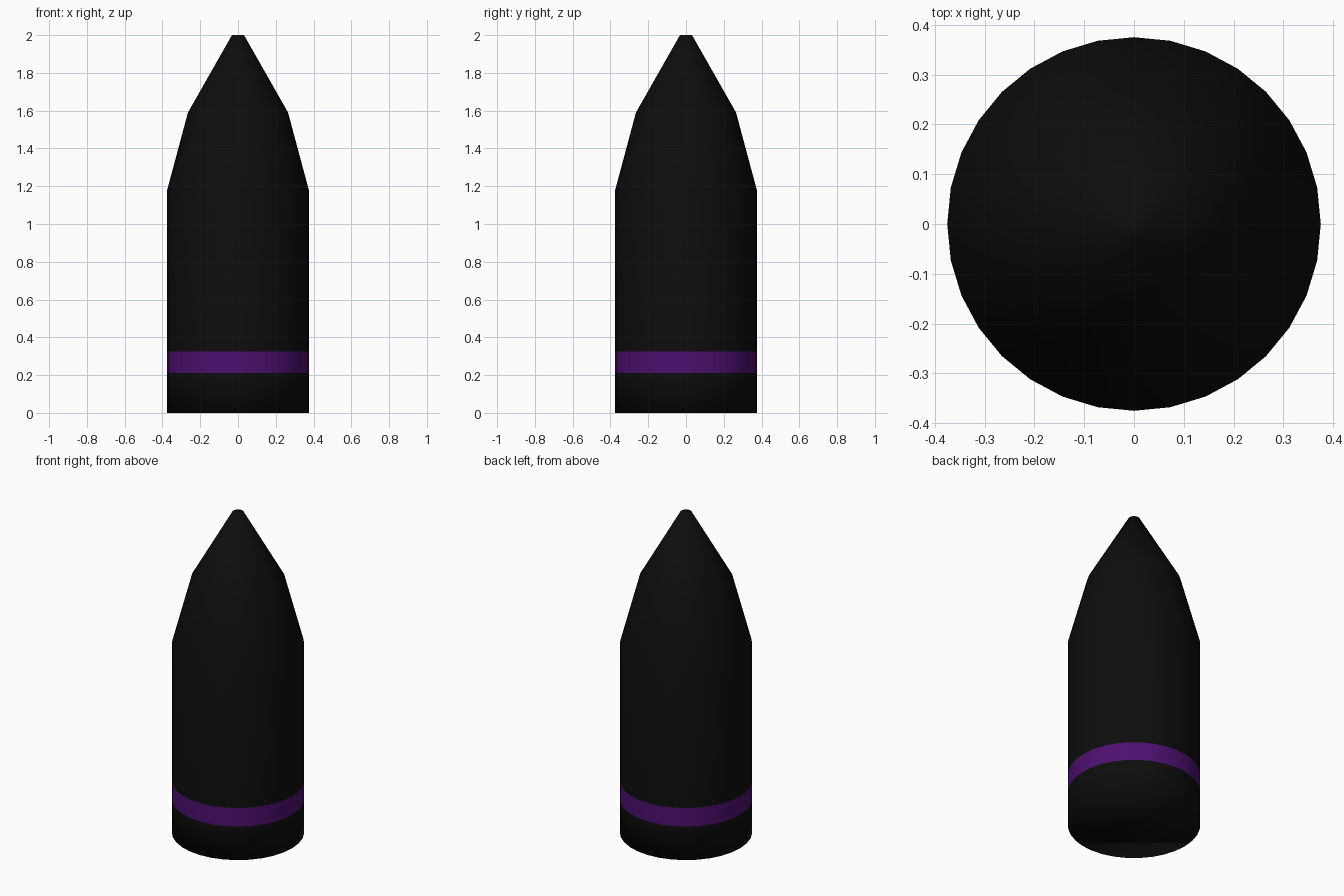
import bpy
import bmesh
from math import cos, sin, tau

if "Cube" in bpy.data.objects:
    bpy.data.objects.remove(bpy.data.objects["Cube"])

SIDES = 32
# (radius, height) from base to tip
PROFILE = [(0.375, 0.0), (0.375, 0.21), (0.375, 0.325),
           (0.375, 1.18), (0.265, 1.59), (0.032, 2.0)]
BAND_SEGMENT = 1


def material(name, color):
    mat = bpy.data.materials.new(name)
    mat.diffuse_color = (*color, 1.0)
    mat.use_nodes = True
    mat.node_tree.nodes["Principled BSDF"].inputs["Base Color"].default_value = mat.diffuse_color
    return mat


# Shell body: turned profile with a coloured driving band near the base
bm = bmesh.new()
rings = [[bm.verts.new((r * cos(tau * i / SIDES), r * sin(tau * i / SIDES), z))
          for i in range(SIDES)] for r, z in PROFILE]
for s, (low, high) in enumerate(zip(rings, rings[1:])):
    for i in range(SIDES):
        j = (i + 1) % SIDES
        face = bm.faces.new((low[i], low[j], high[j], high[i]))
        face.material_index = 1 if s == BAND_SEGMENT else 0

# Flat base and blunt tip
bm.faces.new(rings[0][::-1])
bm.faces.new(rings[-1])
for face in bm.faces:
    face.smooth = True

mesh = bpy.data.meshes.new("shell_body")
bm.to_mesh(mesh)
bm.free()
mesh.materials.append(material("black", (0.004, 0.004, 0.004)))
mesh.materials.append(material("purple_band", (0.075, 0.005, 0.16)))
body = bpy.data.objects.new("shell_body", mesh)
bpy.context.collection.objects.link(body)
